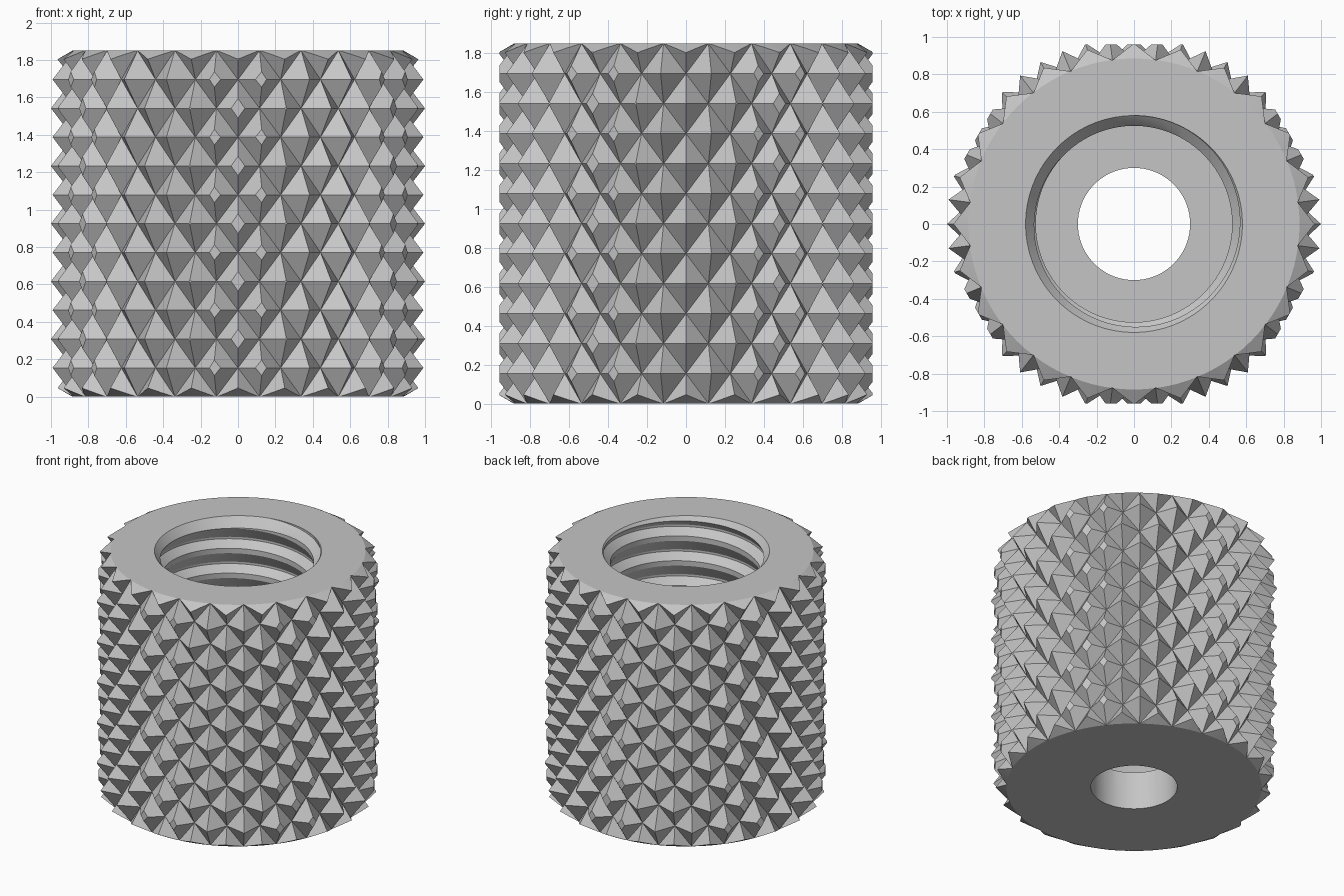
import bpy, bmesh
from math import cos, sin, tan, pi, radians

cube = bpy.data.objects.get("Cube")
if cube:
    bpy.data.objects.remove(cube, do_unlink=True)

HEIGHT = 1.85
TIP, VALLEY = 1.0, 0.882          # knurl radii
COLUMNS, ROWS = 48, 12
FLAT = 0.96                       # hexagonal trim apothem
RIM = 0.885                       # end face radius
CREST, ROOT, PITCH = 0.525, 0.58, 0.19
FLOOR = 0.29

steel = bpy.data.materials.new("grey steel")
steel.use_nodes = True
colour = (0.56, 0.56, 0.56, 1)
steel.diffuse_color = colour
steel.node_tree.nodes["Principled BSDF"].inputs["Base Color"].default_value = colour


def finish(bm, name):
    bmesh.ops.recalc_face_normals(bm, faces=bm.faces)
    mesh = bpy.data.meshes.new(name)
    bm.to_mesh(mesh)
    bm.free()
    mesh.materials.append(steel)
    obj = bpy.data.objects.new(name, mesh)
    bpy.context.collection.objects.link(obj)
    return obj


def polar(bm, r, a, z):
    return bm.verts.new((r * cos(a), r * sin(a), z))


def turned(name, profile, sides):
    """Closed solid from (radius, height) points, bottom to top."""
    bm = bmesh.new()
    rings = [[polar(bm, r, 2 * pi * i / sides, z) for i in range(sides)]
             for r, z in profile]
    for low, high in zip(rings, rings[1:]):
        for i in range(sides):
            j = (i + 1) % sides
            bm.faces.new((low[i], low[j], high[j], high[i]))
    bm.faces.new(rings[0][::-1])
    bm.faces.new(rings[-1])
    return finish(bm, name)


def knurled_blank():
    """Rows of four-sided pyramids, alternating around the cylinder."""
    bm = bmesh.new()
    rows = [[polar(bm, VALLEY if (k + c) % 2 else TIP,
                   2 * pi * c / COLUMNS, HEIGHT * k / ROWS)
             for c in range(COLUMNS)] for k in range(ROWS + 1)]
    for k in range(ROWS):
        for c in range(COLUMNS):
            d = (c + 1) % COLUMNS
            p, q = rows[k][c], rows[k][d]
            s, t = rows[k + 1][d], rows[k + 1][c]
            if (k + c) % 2:
                bm.faces.new((p, q, s))
                bm.faces.new((p, s, t))
            else:
                bm.faces.new((p, q, t))
                bm.faces.new((q, s, t))
    bm.faces.new(rows[0][::-1])
    bm.faces.new(rows[-1])
    return finish(bm, "knurled_nut")


def thread_core():
    """Right-handed helical core that cuts the internal thread."""
    bm = bmesh.new()
    section = [(CREST, 0), (CREST, 0.2), (ROOT, 0.45), (ROOT, 0.53)]
    n, steps, turns = len(section), 72, 12
    cols = []
    for i in range(steps):
        col = []
        for m in range(turns * n):
            r, u = section[m % n]
            z = PITCH * (m // n + u + i / steps)
            col.append(polar(bm, r, 2 * pi * i / steps, z))
        cols.append(col)
    for i in range(steps):
        nxt = cols[i + 1] if i + 1 < steps else cols[0][n:]
        for a in range(min(len(cols[i]), len(nxt)) - 1):
            bm.faces.new((cols[i][a], nxt[a], nxt[a + 1], cols[i][a + 1]))
    # square off both ends
    for z, up in ((FLOOR, -1), (HEIGHT + 0.03, 1)):
        bmesh.ops.bisect_plane(bm, geom=bm.verts[:] + bm.edges[:] + bm.faces[:],
                               dist=1e-6, plane_co=(0, 0, z),
                               plane_no=(0, 0, up), clear_outer=True)
        rim = [e for e in bm.edges if e.is_boundary
               and all(abs(v.co.z - z) < 1e-4 for v in e.verts)]
        hub = bm.verts.new((0, 0, z))
        for e in rim:
            bm.faces.new((e.verts[0], e.verts[1], hub))
    return finish(bm, "thread_cutter")


def cut(target, tool, operation):
    mod = target.modifiers.new(tool.name, 'BOOLEAN')
    mod.operation, mod.object, mod.solver = operation, tool, 'EXACT'
    bpy.context.view_layer.update()
    graph = bpy.context.evaluated_depsgraph_get()
    mesh = bpy.data.meshes.new_from_object(target.evaluated_get(graph))
    target.modifiers.clear()
    target.data = mesh
    bpy.data.objects.remove(tool, do_unlink=True)


nut = knurled_blank()

# flats that blunt the pyramid tips on six sides
hexagon = FLAT / cos(pi / 6)
cut(nut, turned("hex_trim", [(hexagon, -0.1), (hexagon, 2)], 6), 'INTERSECT')

# conical chamfers at both ends
wide, over = 1.1, 0.02
drop = (wide - RIM) * tan(radians(30))
narrow = RIM - over / tan(radians(30))
cut(nut, turned("chamfer_trim", [(narrow, -over), (wide, drop),
                                 (wide, HEIGHT - drop), (narrow, HEIGHT + over)],
                96), 'INTERSECT')

# threaded bore, lead-in cone and through hole
cut(nut, thread_core(), 'DIFFERENCE')
slope = (ROOT - CREST) / 0.07
cut(nut, turned("lead_in_cutter", [(CREST - 0.01 * slope, HEIGHT - 0.08),
                                   (ROOT + 0.05 * slope, HEIGHT + 0.05)], 72),
    'DIFFERENCE')
cut(nut, turned("hole_cutter", [(0.3, -0.1), (0.3, 1)], 72), 'DIFFERENCE')

# soften only the round bore and chamfers
for obj in bpy.context.selected_objects:
    obj.select_set(False)
nut.select_set(True)
bpy.context.view_layer.objects.active = nut
bpy.ops.object.shade_smooth_by_angle(angle=radians(12))
